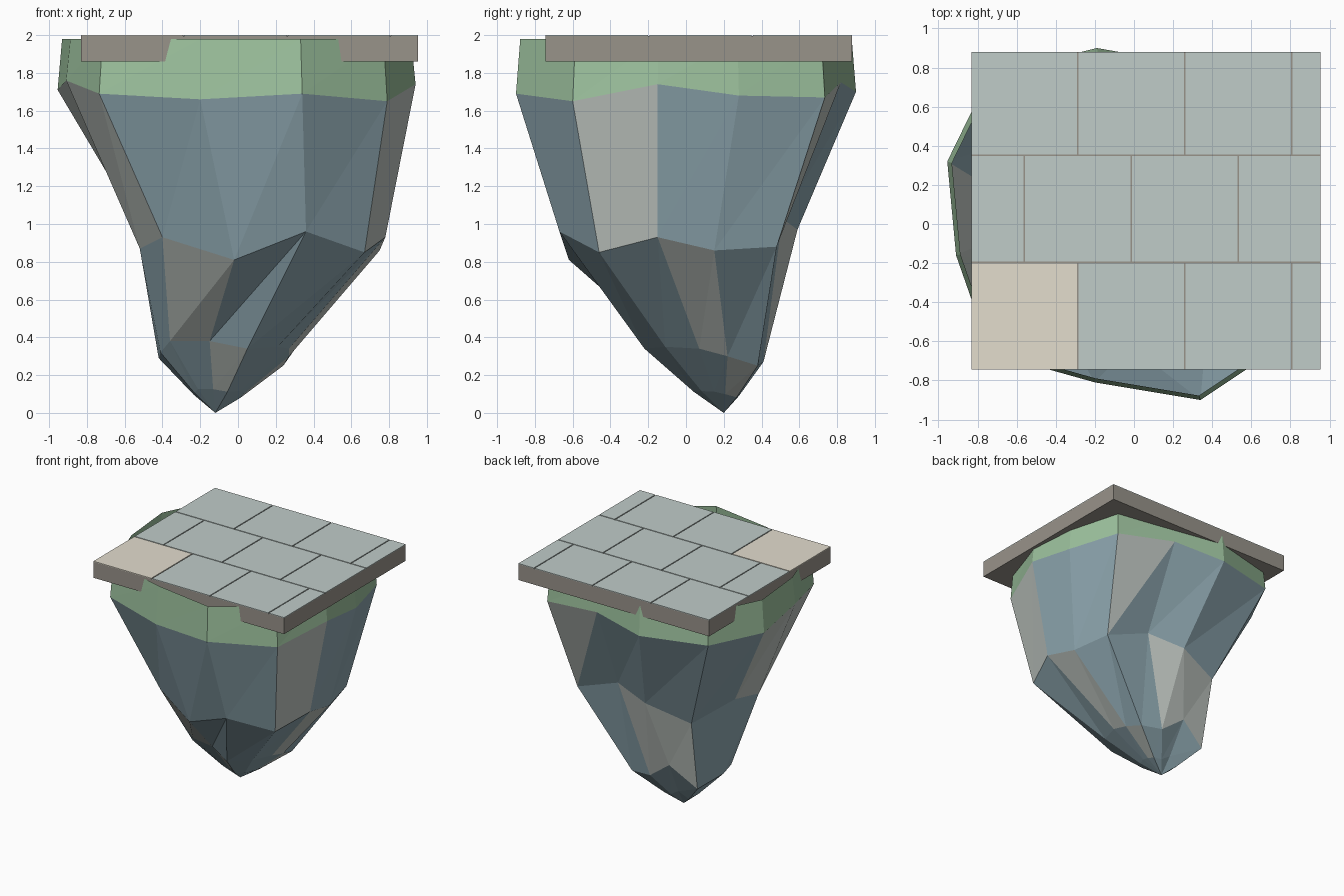
import bpy
import bmesh

default_cube = bpy.data.objects.get("Cube")
if default_cube:
    bpy.data.objects.remove(default_cube, do_unlink=True)


def linear(value):
    value /= 255
    return value / 12.92 if value <= 0.04045 else ((value + 0.055) / 1.055) ** 2.4


def make_material(name, red, green, blue):
    material = bpy.data.materials.new(name)
    material.use_nodes = True
    colour = (linear(red), linear(green), linear(blue), 1.0)
    material.diffuse_color = colour
    shader = material.node_tree.nodes["Principled BSDF"]
    shader.inputs["Base Color"].default_value = colour
    shader.inputs["Roughness"].default_value = 0.9
    return material


slate = make_material("slate_blue_rock", 142, 167, 176)
pale = make_material("pale_grey_rock", 190, 197, 192)
grass = make_material("grass_green", 157, 194, 158)
stone = make_material("slab_stone", 152, 147, 138)
tile_grey = make_material("tile_grey", 192, 204, 201)
tile_tan = make_material("tile_tan", 227, 221, 206)


def add_object(name, bm, materials):
    mesh = bpy.data.meshes.new(name)
    bm.to_mesh(mesh)
    bm.free()
    for material in materials:
        mesh.materials.append(material)
    obj = bpy.data.objects.new(name, mesh)
    bpy.context.collection.objects.link(obj)
    return obj


def loft(name, rings, materials, tint=lambda band, segment, half: 0):
    """Join rings, listed top to bottom, with two triangles per segment."""
    bm = bmesh.new()
    loops = [[bm.verts.new(point) for point in ring] for ring in rings]
    for band, (upper, lower) in enumerate(zip(loops, loops[1:])):
        count = len(upper)
        for segment in range(count):
            after = (segment + 1) % count
            corners = (
                (upper[segment], lower[segment], upper[after]),
                (upper[after], lower[segment], lower[after]),
            )
            for half, triangle in enumerate(corners):
                face = bm.faces.new(triangle)
                face.material_index = tint(band, segment, half)
    return add_object(name, bm, materials)


def box(name, low, high, material):
    bm = bmesh.new()
    bmesh.ops.create_cube(bm, size=1)
    for vert in bm.verts:
        for axis in range(3):
            vert.co[axis] = high[axis] if vert.co[axis] > 0 else low[axis]
    return add_object(name, bm, [material])


# Cross-sections of the hanging rock, counter-clockwise from the front
rim = [(.34, -.9, 1.69), (.79, -.6, 1.65), (.94, -.15, 1.74), (.91, .28, 1.68),
       (.785, .735, 1.67), (.26, .82, 1.75), (-.19, .9, 1.7), (-.74, .76, 1.71),
       (-.955, .32, 1.71), (-.91, -.16, 1.76), (-.735, -.66, 1.69), (-.2, -.81, 1.66)]
waist = [(.36, -.67, .96), (.67, -.46, .85), (.78, -.15, .93), (.75, .15, .86),
         (.68, .48, .88), (.28, .51, 1.03), (-.03, .59, .97), (-.4, .5, .86),
         (-.48, .03, .91), (-.52, -.23, .87), (-.4, -.47, .93), (-.02, -.62, .81)]
foot = [(.05, -.22, .34), (.21, -.11, .35), (.27, .07, .34), (.27, .22, .3),
        (.24, .38, .25), (.05, .41, .27), (-.15, .44, .42), (-.38, .39, .26),
        (-.42, .1, .29), (-.41, -.02, .32), (-.36, -.09, .38), (-.15, -.13, .38)]
tip = (-.12, .2, 0)
point = [tuple(t + (p - t) * k for p, t, k in zip(spot, tip, (.38, .38, .33)))
         for spot in foot]

# Pale facets among the slate: (band, segment) and the halves affected
both = (0, 1)
pale_facets = {(0, 1): both, (0, 4): (0,), (0, 8): both, (0, 9): both,
               (1, 2): both, (1, 5): both, (1, 6): both, (1, 10): both,
               (2, 3): both, (2, 11): both}


def rock_tint(band, segment, half):
    return int(half in pale_facets.get((band, segment), ()))


loft("hanging_rock", [rim, waist, foot, point], [slate, pale], rock_tint)

# Pointed end of the rock
bm = bmesh.new()
end = bm.verts.new(tip)
ring = [bm.verts.new(spot) for spot in point]
for here, after in zip(ring, ring[1:] + ring[:1]):
    bm.faces.new((here, end, after))
add_object("rock_tip", bm, [slate])

# Grass skirt, slightly narrower at its open top
grass_top = [(x * 0.975, y * 0.975, 1.98) for x, y, z in rim]
loft("grass_skirt", [grass_top, rim], [grass])

# Stone slab
left, right, front, back = -.832, .953, -.745, .88
plate = 0.006
box("slab", (left, front, 1.86), (right, back, 2 - plate), stone)

# Paving tiles in a running bond, with narrow joints between them
joint = 0.004
row_edges = [front, -.197, .352, back]
column_edges = [
    [left, -.287, .26, .806, right],
    [left, -.562, -.014, .533, right],
]
for row in range(3):
    columns = column_edges[row % 2]
    y0 = row_edges[row] + (joint if row > 0 else 0)
    y1 = row_edges[row + 1] - (joint if row < 2 else 0)
    for column in range(4):
        x0 = columns[column] + (joint if column > 0 else 0)
        x1 = columns[column + 1] - (joint if column < 3 else 0)
        material = tile_tan if row == column == 0 else tile_grey
        box(f"tile_{row}_{column}", (x0, y0, 2 - plate), (x1, y1, 2), material)
